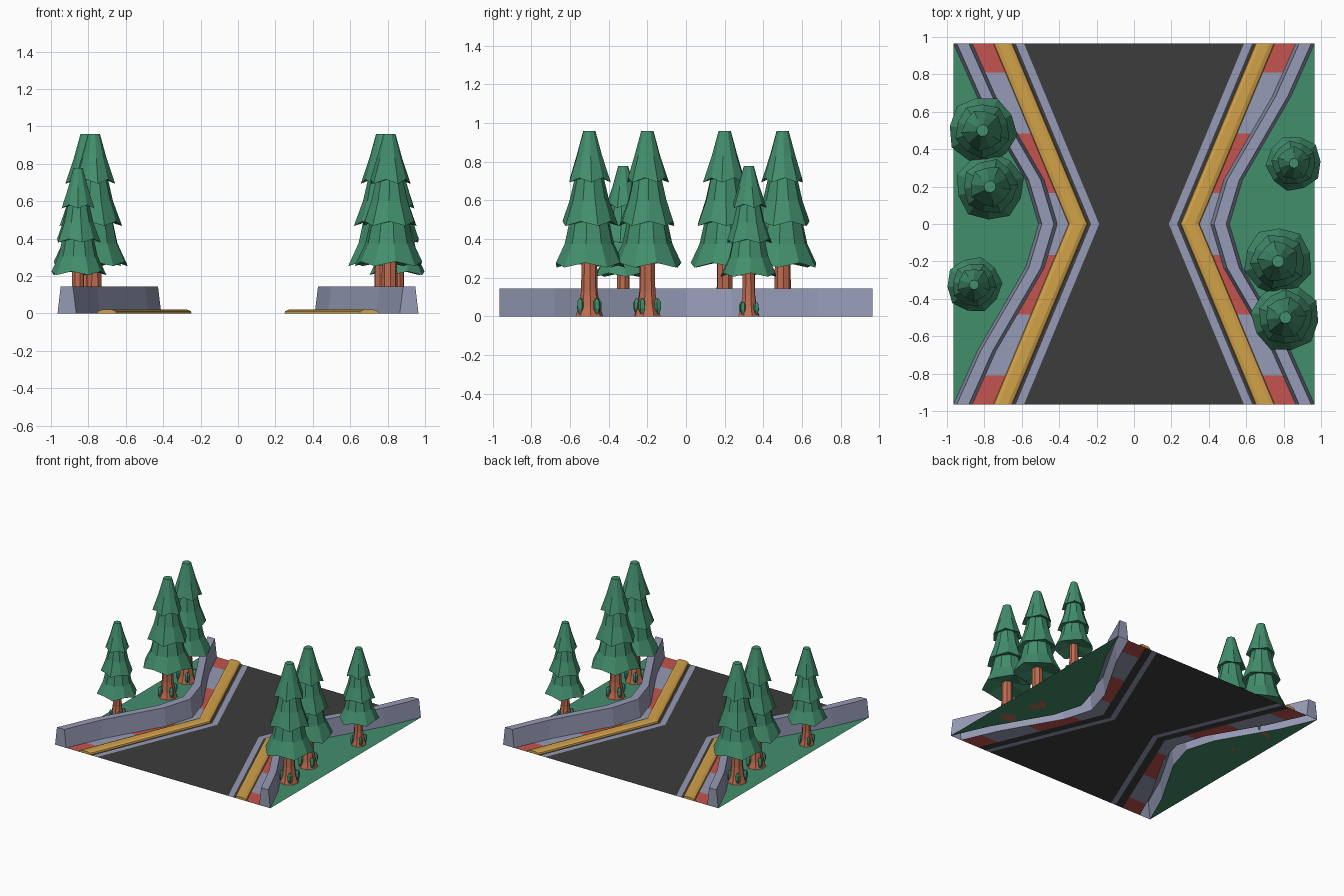
import bpy, bmesh, math
from mathutils import Vector

if "Cube" in bpy.data.objects:
    bpy.data.objects.remove(bpy.data.objects["Cube"])


def material(name, rgb):
    m = bpy.data.materials.new(name)
    lin = [((c / 255 + 0.055) / 1.055) ** 2.4 for c in rgb]
    m.diffuse_color = (*lin, 1)
    m.use_nodes = True
    m.node_tree.nodes["Principled BSDF"].inputs["Base Color"].default_value = m.diffuse_color
    return m


GREEN = material("green", (66, 142, 108))
GREY = material("lavender grey", (150, 155, 182))
RED = material("kerb red", (196, 84, 80))
ASPHALT = material("asphalt", (60, 60, 60))
YELLOW = material("barrier yellow", (210, 162, 74))
BROWN = material("bark", (192, 108, 80))


def make_object(name, bm, mats, recalc=True):
    if recalc:
        bmesh.ops.recalc_face_normals(bm, faces=bm.faces)
    me = bpy.data.meshes.new(name)
    bm.to_mesh(me)
    bm.free()
    for m in mats:
        me.materials.append(m)
    ob = bpy.data.objects.new(name, me)
    bpy.context.collection.objects.link(ob)
    return ob


E = 0.965                                    # half size of the tile
WALL_RAIL = [(0, 0.41), (0.235, 0.48), (0.68, 0.738), (E, 0.865)]   # |y|, inner x


def wall_x(y):
    y = abs(y)
    for (y0, x0), (y1, x1) in zip(WALL_RAIL, WALL_RAIL[1:]):
        if y <= y1 + 1e-6:
            return x0 + (x1 - x0) * (y - y0) / (y1 - y0)


def edge_x(y):                               # inner edge of the yellow barrier
    return 0.248 + (0.65 - 0.248) * abs(y) / E


# Ground: one flat sheet cut into grass, kerb, road and painted lines
half = [0, 0.165, 0.235, 0.485, 0.68, 0.81, E]
stations = [-y for y in half[:0:-1]] + half
bm = bmesh.new()
rows = []
for y in stations:
    e, w = edge_x(y), wall_x(y)
    right = [e - 0.062, e - 0.018, e + 0.05, w, w + 0.1, E]
    rows.append([bm.verts.new((x, y, 0)) for x in [-x for x in right[::-1]] + right])
KERB = 9
strips = [0, None, KERB, 1, 2, 1, 2, 1, KERB, None, 0]   # None = gap under the wall
for r, (a, b) in enumerate(zip(rows, rows[1:])):
    mid = abs(stations[r] + stations[r + 1]) / 2
    kerb = 3 if 0.165 < mid < 0.485 or mid > 0.81 else 2
    for c, kind in enumerate(strips):
        if kind is None or (a[c + 1].co.x - a[c].co.x < 1e-4 and b[c + 1].co.x - b[c].co.x < 1e-4):
            continue
        f = bm.faces.new((a[c], a[c + 1], b[c + 1], b[c]))
        f.material_index = kerb if kind == KERB else kind
make_object("ground", bm, [GREEN, ASPHALT, GREY, RED], recalc=False)


# Walls and barriers: a profile swept along y, open underneath
def sweep(name, side, ys, rail, profile, mat):
    bm = bmesh.new()
    rings = [[bm.verts.new((side * (rail(y) + dx), y, z)) for dx, z in profile] for y in ys]
    for a, b in zip(rings, rings[1:]):
        for i in range(len(profile) - 1):
            bm.faces.new((a[i], a[i + 1], b[i + 1], b[i]))
    bm.faces.new(rings[0])
    bm.faces.new(rings[-1])
    return make_object(name, bm, [mat])


wall_ys = [-p[0] for p in WALL_RAIL[:0:-1]] + [p[0] for p in WALL_RAIL]
for side, label in ((-1, "left"), (1, "right")):
    sweep(label + "_wall", side, wall_ys, wall_x,
          [(0, 0), (0.018, 0.145), (0.083, 0.145), (0.1, 0)], GREY)
    sweep(label + "_barrier", side, [-E, 0, E], edge_x,
          [(0, 0), (0.004, 0.012), (0.024, 0.02), (0.076, 0.02), (0.098, 0.012), (0.102, 0)], YELLOW)


# Trees
def lathe(bm, rings, sides, centre=(0, 0), jag=0.0, turn=0.0):
    """rings: (radius, z, amount of jag); ends are capped"""
    loops = []
    for r, z, j in rings:
        loop = []
        for i in range(sides):
            a = turn + 2 * math.pi * i / sides
            d = jag * j * (1 if i % 2 else -1)
            loop.append(bm.verts.new((centre[0] + (r - d * 0.5) * math.cos(a),
                                      centre[1] + (r - d * 0.5) * math.sin(a), z + d)))
        loops.append(loop)
    for a, b in zip(loops, loops[1:]):
        for i in range(sides):
            k = (i + 1) % sides
            bm.faces.new((a[i], a[k], b[k], b[i]))
    bm.faces.new(loops[0])
    bm.faces.new(loops[-1])


TIERS = [
    [(0.032, 0.96, 0), (0.068, 0.83, 0), (0.108, 0.705, 1), (0.07, 0.715, 0)],
    [(0.07, 0.74, 0), (0.102, 0.60, 0), (0.145, 0.48, 1), (0.10, 0.49, 0)],
    [(0.10, 0.51, 0), (0.130, 0.375, 0), (0.182, 0.265, 1), (0.04, 0.30, 0)],
]
TRUNK = [(0.072, 0, 0), (0.055, 0.05, 0), (0.043, 0.13, 0), (0.04, 0.32, 0)]
TUFT = [(0.008, 0.012, 0), (0.02, 0.04, 0), (0.019, 0.075, 0), (0.007, 0.092, 0)]


def tree(name, x, y, size, turn):
    bm = bmesh.new()
    for n, tier in enumerate(TIERS):
        lathe(bm, tier, 10, jag=0.012, turn=turn + n * 0.2)
    foliage = make_object(name + "_foliage", bm, [GREEN])
    bm = bmesh.new()
    lathe(bm, TRUNK, 8, turn=turn)
    trunk = make_object(name + "_trunk", bm, [BROWN])
    bm = bmesh.new()
    for n in range(4):                       # leaf tufts around the roots
        a = turn + 0.6 + n * math.pi / 2
        lathe(bm, TUFT, 5, (0.06 * math.cos(a), 0.06 * math.sin(a)), turn=a)
    tufts = make_object(name + "_root_leaves", bm, [GREEN])
    for ob in (foliage, trunk, tufts):
        ob.location = (x, y, 0)
        ob.scale = (size, size, size)


# the two groves are the same, turned half round
for side, label in ((1, "right"), (-1, "left")):
    turn = 0 if side > 0 else math.pi
    tree(label + "_tree_front", side * 0.81, side * -0.5, 1, turn + 0.1)
    tree(label + "_tree_middle", side * 0.77, side * -0.2, 1, turn + 0.5)
    tree(label + "_tree_small", side * 0.855, side * 0.325, 0.81, turn + 0.3)
